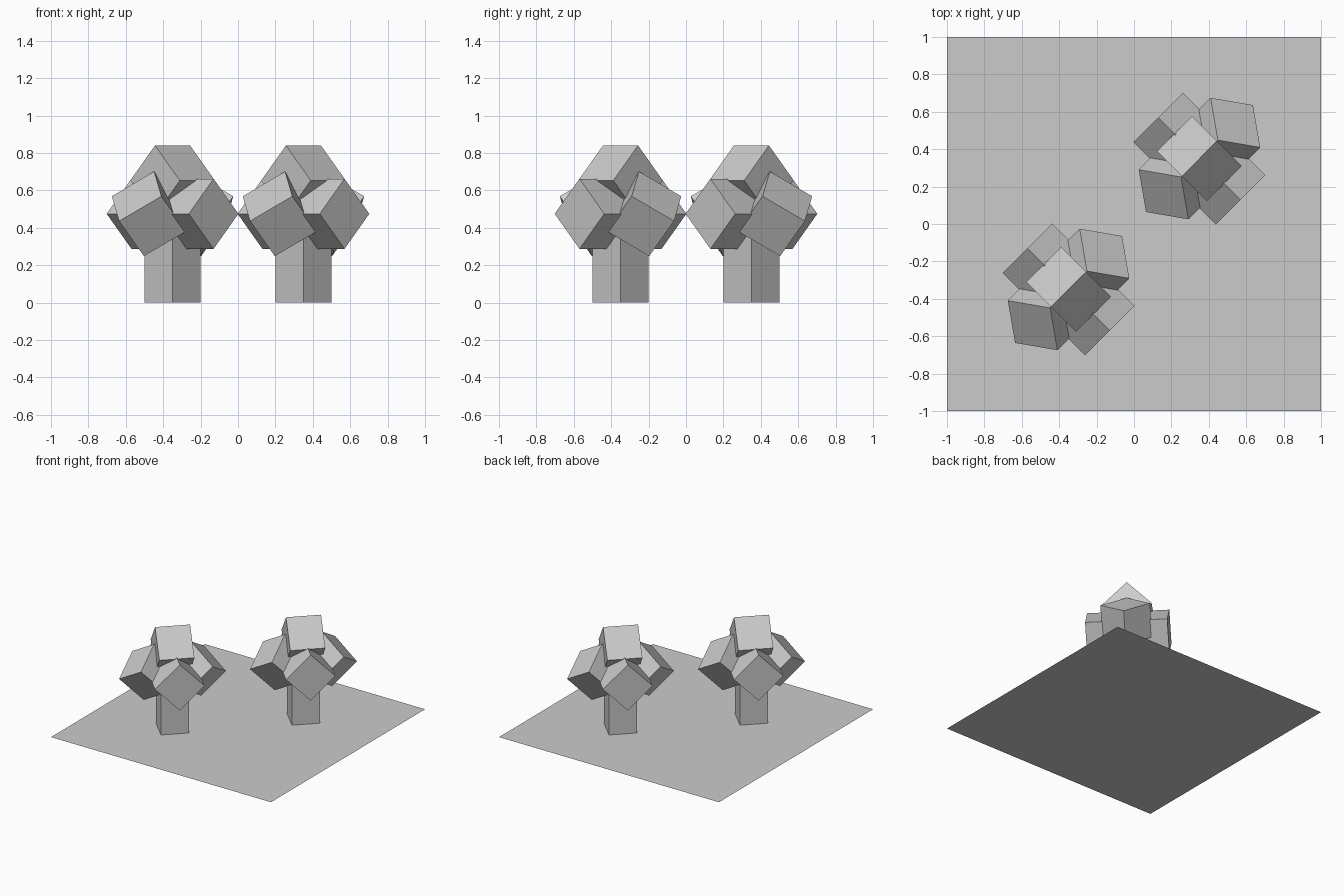
import bpy
from math import radians
from mathutils import Matrix, Vector

if "Cube" in bpy.data.objects:
    bpy.data.objects.remove(bpy.data.objects["Cube"])

LEAF = 0.265      # side of each foliage cube
REACH = 0.178     # distance of each cube from the crown centre
CROWN_Z = 0.475   # height of the crown centre


def rot(deg, axis):
    return Matrix.Rotation(radians(deg), 4, axis)


def box(name, size, matrix):
    bpy.ops.mesh.primitive_cube_add(size=1)
    ob = bpy.context.object
    ob.name = name
    ob.data.transform(Matrix.Diagonal((*size, 1)))
    ob.matrix_world = matrix
    return ob


def tree(name, x, y):
    # Tree frame is turned 45 degrees about z
    base = Matrix.Translation((x, y, 0)) @ rot(45, 'Z')

    # Square trunk reaching into the foliage
    h = 0.4
    box(name + "_trunk", (0.212, 0.212, h),
        Matrix.Translation((x, y, h / 2)))\
        .matrix_world = base @ Matrix.Translation((0, 0, h / 2))

    # Foliage cubes: (direction from crown centre, orientation)
    tilted = rot(-45, 'Y') @ rot(45, 'X')
    leaves = {
        "top": ((0, 0, 1), rot(45, 'X')),
        "left": ((0, 1, 0), rot(45, 'Y')),
        "right": ((0, -1, 0), rot(45, 'Y')),
        "back": ((1, 0, 0), tilted),
        "front": ((-1, 0, 0), rot(180, 'Z') @ tilted),
    }
    for part, (direction, turn) in leaves.items():
        centre = Vector((0, 0, CROWN_Z)) + Vector(direction) * REACH
        box(f"{name}_foliage_{part}", (LEAF,) * 3,
            base @ Matrix.Translation(centre) @ turn)


# Flat square of land
bpy.ops.mesh.primitive_plane_add(size=2)
bpy.context.object.name = "land_base"

# Two identical trees on the diagonal
for label, s in (("front_tree", -0.35), ("back_tree", 0.35)):
    tree(label, s, s)
